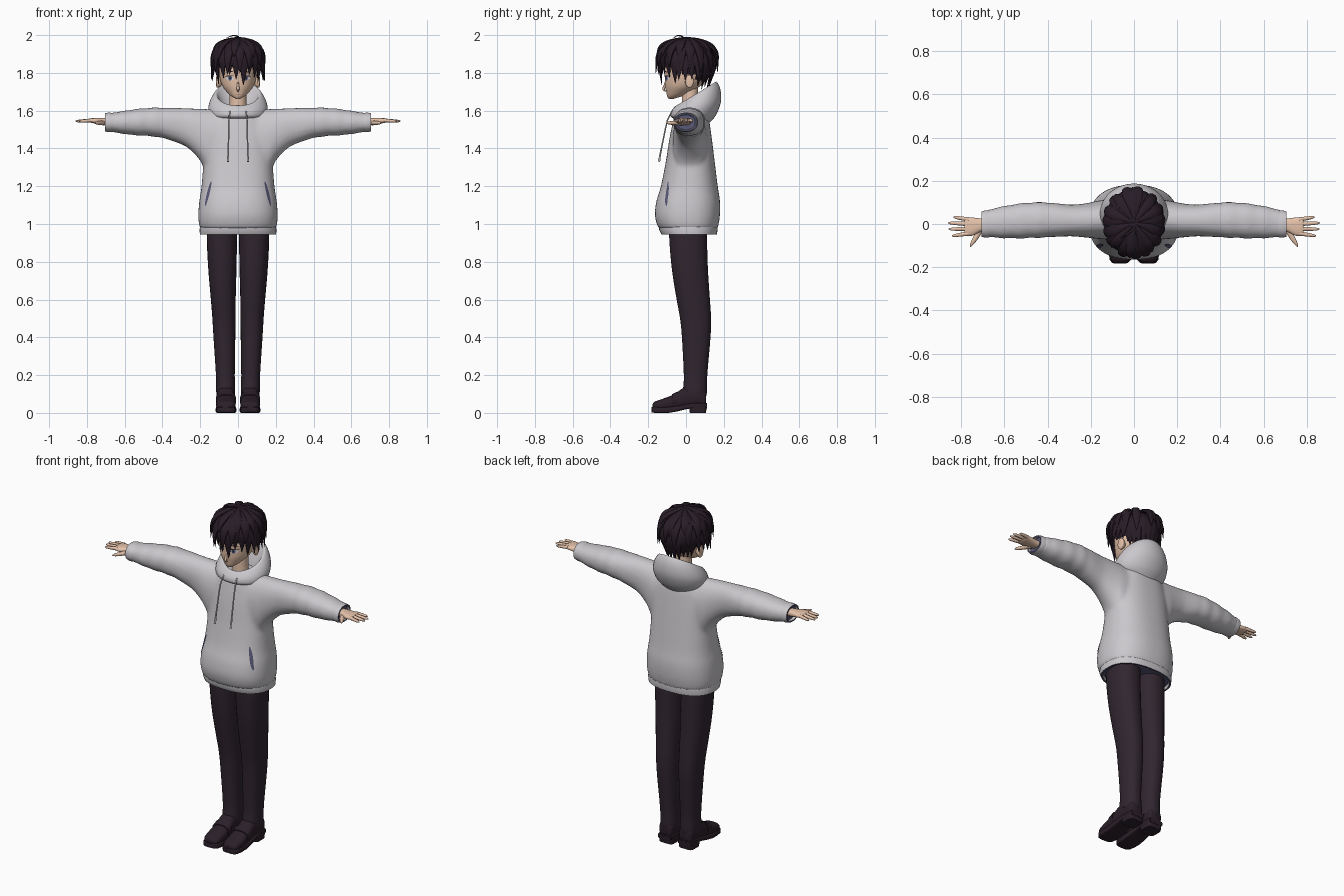
import bpy, bmesh, math, random
from mathutils import Vector
from mathutils.bvhtree import BVHTree

random.seed(4)
if "Cube" in bpy.data.objects:
    bpy.data.objects.remove(bpy.data.objects["Cube"])

def material(name, *rgb):
    m = bpy.data.materials.new(name)
    m.use_nodes = True
    m.diffuse_color = (*rgb, 1)
    m.node_tree.nodes["Principled BSDF"].inputs["Base Color"].default_value = (*rgb, 1)
    return m

CLOTH = material("light grey cloth", .60, .58, .61)
LINING = material("blue grey lining", .10, .10, .19)
SKIN = material("skin", .78, .54, .40)
HAIR = material("dark plum hair", .021, .012, .020)
TROUSER = material("dark plum trousers", .030, .019, .029)
SHOE = material("dark shoe leather", .024, .014, .022)
WHITE = material("eye white", .75, .74, .78)
IRIS = material("blue iris", .08, .11, .26)
LIP = material("lip", .42, .18, .14)

# Cross-sections: centre, half-axis u and half-axis v as nine floats
def sec_z(z, x0, x1, y0, y1, lean=0):
    return [(x0+x1)/2, (y0+y1)/2, z, (x1-x0)/2, 0, 0, 0, (y1-y0)/2, lean]

def sec_x(x, y0, y1, z0, z1):
    return [x, (y0+y1)/2, (z0+z1)/2, 0, (y1-y0)/2, 0, 0, 0, (z1-z0)/2]

def sec_y(y, x0, x1, z0, z1):
    return [(x0+x1)/2, y, (z0+z1)/2, (x1-x0)/2, 0, 0, 0, 0, (z1-z0)/2]

def flip(secs, s):
    return [[v*s if i % 3 == 0 else v for i, v in enumerate(r)] for r in secs]

def resample(rows, n):
    out = []
    for i in range(len(rows)-1):
        a, b, c, d = (rows[min(max(i+k, 0), len(rows)-1)] for k in (-1, 0, 1, 2))
        for t in (j/n for j in range(n)):
            out.append([q + t/2*(r-p + t*(2*p-5*q+4*r-s + t*(3*(q-r)+s-p)))
                        for p, q, r, s in zip(a, b, c, d)])
    return out + [rows[-1]]

def loft(bm, secs, sides=28, p=2, n=4):
    def power(v):
        return math.copysign(abs(v)**(2/p), v)
    rings = []
    for r in resample(secs, n):
        c, u, v = Vector(r[:3]), Vector(r[3:6]), Vector(r[6:])
        rings.append([bm.verts.new(c + u*power(math.cos(a)) + v*power(math.sin(a)))
                      for a in (math.tau*(k+.5)/sides for k in range(sides))])
    for a, b in zip(rings, rings[1:]):
        for k in range(sides):
            bm.faces.new((a[k], a[(k+1) % sides], b[(k+1) % sides], b[k]))
    bm.faces.new(rings[0])
    bm.faces.new(rings[-1][::-1])
    return bm

def strand(bm, pts, widths, thicks, side, sides=8, n=2):
    secs = []
    for i, c in enumerate(pts):
        d = pts[min(i+1, len(pts)-1)] - pts[max(i-1, 0)]
        secs.append([*c, *(side*widths[i]), *(d.cross(side).normalized()*thicks[i])])
    return loft(bm, secs, sides, 2, n)

def finish(name, bm, *mats, rule=None):
    bmesh.ops.recalc_face_normals(bm, faces=bm.faces)
    bm.normal_update()
    for f in bm.faces:
        f.smooth = True
        f.material_index = rule(f) if rule else 0
    for e in bm.edges:
        e.smooth = e.calc_face_angle(0) < math.radians(50)
    me = bpy.data.meshes.new(name)
    bm.to_mesh(me)
    ob = bpy.data.objects.new(name, me)
    bpy.context.collection.objects.link(ob)
    for m in mats:
        me.materials.append(m)
    return ob

def plate(name, tree, x, z, w, h, tilt, off, mat):
    bm = bmesh.new()
    def put(u, v):  # lay a point on the surface, seen from the front
        px, pz = x+u*math.cos(tilt)-v*math.sin(tilt), z+u*math.sin(tilt)+v*math.cos(tilt)
        hit = tree.ray_cast(Vector((px, -1, pz)), Vector((0, 1, 0)))[0]
        return bm.verts.new((px, hit.y - off, pz))
    mid = put(0, 0)
    rim = [put(w*math.cos(k*math.pi/8), h*math.sin(k*math.pi/8)) for k in range(16)]
    for k in range(16):
        bm.faces.new((mid, rim[k], rim[(k+1) % 16]))
    ob = finish(name, bm, mat)
    if ob.data.polygons[0].normal.y > 0:
        ob.data.flip_normals()

# Hoodie body and sleeves, fused into one soft garment
body = [sec_z(z, -r, r, f, b) for z, r, f, b in (
    (.975, .20, -.143, .167), (1, .207, -.155, .173), (1.05, .21, -.165, .18),
    (1.12, .205, -.157, .18), (1.2, .193, -.133, .168), (1.33, .183, -.107, .152),
    (1.45, .175, -.088, .137), (1.55, .15, -.067, .122), (1.61, .10, -.05, .10))]
arm = resample([sec_x(*r) for r in (
    (0, -.075, .12, 1.2, 1.60), (.15, -.07, .11, 1.26, 1.608), (.2, -.065, .10, 1.335, 1.61),
    (.25, -.06, .092, 1.39, 1.612), (.3, -.057, .09, 1.422, 1.614), (.4, -.062, .10, 1.455, 1.616),
    (.47, -.065, .10, 1.465, 1.615), (.55, -.067, .092, 1.47, 1.607),
    (.64, -.064, .075, 1.482, 1.593), (.69, -.06, .06, 1.49, 1.587))], 5)
for r in arm:  # soft folds toward the cuff
    if r[0] > .36:
        k = 1 + .022*math.sin(r[0]*75)
        r[4], r[8] = r[4]*k, r[8]*k
bm = loft(bmesh.new(), body, 48, 2.4)
body_tree = BVHTree.FromBMesh(bm)
loft(bm, flip(arm[:0:-1], -1) + arm, 32, 2.2, 1)
hoodie = finish("hoodie", bm, CLOTH)
mod = hoodie.modifiers.new("fuse", "REMESH")
mod.mode, mod.voxel_size, mod.use_smooth_shade = "VOXEL", .011, True
mod = hoodie.modifiers.new("soften", "SMOOTH")
mod.factor, mod.iterations = .5, 7

# Hem band with a recessed lining, and the hood around the neck
hem = [sec_z(z, -r, r, f, b) for z, r, f, b in (
    (1, .198, -.142, .165), (.97, .204, -.143, .168), (.945, .202, -.13, .163),
    (.945, .192, -.12, .153), (.963, .19, -.118, .15))]
finish("hem_band", loft(bmesh.new(), hem, 48, 2.4, 1), CLOTH, LINING, rule=lambda f: int(f.normal.z < -.7))
hood = [sec_z((zf+zb)/2, -r, r, f, b, (zb-zf)/2) for zf, zb, r, f, b in (
    (1.55, 1.53, .11, -.05, .12), (1.567, 1.575, .148, -.08, .158), (1.585, 1.645, .157, -.083, .185),
    (1.603, 1.71, .145, -.075, .183), (1.625, 1.75, .122, -.055, .165), (1.62, 1.742, .108, -.04, .15),
    (1.585, 1.66, .085, -.03, .11), (1.56, 1.60, .07, -.02, .09))]
finish("hood", loft(bmesh.new(), hood, 40), CLOTH)

# Neck and head with nose and ears
neck = [sec_z(z, -r, r, -.022, .065) for z, r in ((1.54, .055), (1.63, .045), (1.73, .045))]
finish("neck", loft(bmesh.new(), neck, 20), SKIN)
skull = [sec_z(z, -r, r, f, b) for z, r, f, b in (
    (1.663, .012, -.092, -.065), (1.677, .036, -.10, -.02), (1.70, .06, -.105, .03),
    (1.73, .083, -.11, .075), (1.77, .096, -.112, .105), (1.82, .102, -.115, .118),
    (1.88, .095, -.10, .115), (1.93, .065, -.06, .085), (1.945, .03, -.03, .05))]
head = loft(bmesh.new(), skull, 40)
face_tree = BVHTree.FromBMesh(head)
nose = [Vector((0, y, z)) for y, z in ((-.105, 1.765), (-.112, 1.735), (-.119, 1.713), (-.106, 1.702))]
strand(head, nose, (.003, .006, .008, .004), (.003, .006, .007, .003), Vector((1, 0, 0)), 10)
for s in (1, -1):
    loft(head, [sec_x(s*x, .018-r, .018+r, 1.755-1.5*r, 1.755+1.5*r)
                for x, r in ((.085, .012), (.10, .021), (.112, .022), (.116, .013))], 16)
finish("head", head, SKIN)
plate("mouth", face_tree, 0, 1.687, .014, .0016, 0, .002, LIP)

for s, side in ((1, "left"), (-1, "right")):
    # Eye and brow
    plate(side+"_eye_white", face_tree, s*.043, 1.772, .021, .012, s*.08, .0015, WHITE)
    plate(side+"_iris", face_tree, s*.042, 1.772, .010, .0125, 0, .003, IRIS)
    plate(side+"_pupil", face_tree, s*.042, 1.772, .0045, .006, 0, .004, HAIR)
    plate(side+"_upper_lash", face_tree, s*.045, 1.784, .024, .003, -s*.08, .0045, HAIR)
    plate(side+"_eyebrow", face_tree, s*.045, 1.806, .022, .0025, -s*.1, .003, HAIR)
    # Cuff, drawstring and pocket opening
    cuff = [sec_x(*r) for r in ((.66, -.06, .062, 1.488, 1.588), (.685, -.064, .064, 1.486, 1.59),
            (.705, -.06, .058, 1.49, 1.587), (.705, -.052, .05, 1.498, 1.579), (.69, -.05, .048, 1.5, 1.577))]
    finish(side+"_cuff", loft(bmesh.new(), flip(cuff, s), 28, 2.2, 1), CLOTH, LINING,
           rule=lambda f: int(abs(f.normal.x) > .8))
    pts = [Vector((s*x, y, z)) for x, y, z in (
        (.042, -.07, 1.60), (.048, -.098, 1.55), (.05, -.12, 1.45), (.052, -.138, 1.36), (.053, -.143, 1.33))]
    w = (.004, .004, .004, .005, .007)
    finish(side+"_drawstring", strand(bmesh.new(), pts, w, w, Vector((1, 0, 0))), CLOTH)
    plate(side+"_pocket_opening", body_tree, s*.158, 1.16, .007, .068, s*.24, .004, LINING)
    # Hand: palm, fingers, thumb
    palm = [sec_x(*r) for r in ((.67, -.03, .026, 1.522, 1.562), (.71, -.036, .026, 1.525, 1.562),
            (.745, -.054, .03, 1.53, 1.562), (.775, -.056, .03, 1.535, 1.56), (.785, -.05, .025, 1.54, 1.556))]
    bm = loft(bmesh.new(), flip(palm, s), 20, 2.5, 3)
    for y0, y1, tip in ((.021, .032, .835), (0, .005, .86), (-.022, -.024, .857), (-.044, -.055, .842)):
        pts = [Vector((s*(.765+(tip-.765)*t), y0+(y1-y0)*t, 1.549-.005*t)) for t in (0, .4, .85, 1)]
        strand(bm, pts, (.0105, .0095, .007, .002), (.0105, .009, .007, .002), Vector((0, 1, 0)), 10)
    pts = [Vector((s*x, y, 1.535)) for x, y in ((.71, -.02), (.73, -.06), (.75, -.092), (.757, -.106))]
    strand(bm, pts, (.016, .013, .008, .002), (.013, .011, .008, .002), Vector((.9, .43*s, 0)), 10)
    finish(side+"_hand", bm, SKIN)
    # Trouser leg
    leg = [sec_z(*r) for r in (
        (.99, .003, .165, -.09, .11), (.9, .005, .165, -.088, .112), (.75, .008, .157, -.074, .117),
        (.6, .012, .144, -.05, .127), (.5, .013, .136, -.032, .133), (.4, .014, .13, -.022, .13),
        (.2, .017, .117, -.012, .113), (.12, .015, .116, -.016, .112), (.09, .018, .113, -.012, .108))]
    finish(side+"_trouser_leg", loft(bmesh.new(), flip(leg, s), 28, 2.3), TROUSER)
    # Shoe: upper, strap, sole, heel
    upper = [sec_y(*r) for r in (
        (-.178, .04, .09, .02, .045), (-.165, .02, .108, .015, .06), (-.12, .012, .116, .012, .076),
        (-.06, .014, .114, .015, .10), (-.01, .018, .112, .02, .135), (.05, .02, .111, .03, .145),
        (.095, .024, .108, .03, .13), (.107, .035, .098, .04, .11))]
    strap = [sec_y(*r) for r in ((-.075, .009, .118, .03, .098), (-.045, .011, .117, .03, .114))]
    sole = [sec_y(*r) for r in (
        (-.183, .038, .092, .004, .03), (-.165, .014, .113, 0, .032), (-.09, .009, .118, 0, .032),
        (-.02, .014, .115, .014, .042), (.03, .018, .112, .024, .052), (.11, .024, .108, .024, .052))]
    heel = [sec_z(*r) for r in ((0, .02, .11, .02, .106), (.045, .016, .113, .016, .111))]
    bm = bmesh.new()
    for secs, p, n in ((upper, 2.6, 3), (strap, 2.6, 1), (sole, 6, 2), (heel, 5, 1)):
        loft(bm, flip(secs, s), 24, p, n)
    finish(side+"_shoe", bm, SHOE)

# Hair: a cap under layers of pointed locks
bm = bmesh.new()
bmesh.ops.create_uvsphere(bm, u_segments=32, v_segments=20, radius=1)
for v in bm.verts:
    v.co = Vector((v.co.x*.124, v.co.y*.143+.005, v.co.z*.122+1.848))
bmesh.ops.delete(bm, context="FACES", geom=[
    f for f in bm.faces for c in [f.calc_center_median()]
    if c.z < 1.75 or (c.z < 1.79 and c.y < .05) or (c.z < 1.825 and c.y < -.03)])

def lock(angle, tip, w, reach, tuck, top=1.968):
    a = math.radians(angle)
    out, side = Vector((math.sin(a), -math.cos(a), 0)), Vector((math.cos(a), math.sin(a), 0))
    span = reach*math.hypot(.128*out.x, .15*out.y)
    steps = [i/7 for i in range(8)]
    pts = [out*(span*math.sin(math.pi/2*min(1, 1.35*s)) - tuck*max(0, s-.65))
           + Vector((0, .006, top-(top-tip)*s**1.7)) for s in steps]
    strand(bm, pts, [w*min(1, .3+1.5*s)*(1-s**3)+.001 for s in steps],
           [.012*(1-s**3)+.001 for s in steps], side)

# Fringe, sides, nape, then the upper layers
for a, tip in ((12, 1.735), (-4, 1.765), (-19, 1.79), (27, 1.792), (-36, 1.772), (43, 1.775), (-57, 1.74), (59, 1.745)):
    lock(a, tip, .034, 1.01, .04)
for a in (72, 86, 100, 114, -72, -86, -100, -114):
    lock(a, random.uniform(1.755, 1.78), .032, 1.02, -.03)
for a in range(126, 240, 12):
    lock(a, random.uniform(1.705, 1.74), .034, 1.02, .12)
for k in range(15):
    lock(k*24+random.uniform(-6, 6), random.uniform(1.79, 1.84), .03, 1.06, -.02, 1.975)
for k in range(10):
    lock(k*36+random.uniform(-8, 8), random.uniform(1.86, 1.90), .026, .98, -.05, 1.978)
# Stray strand on the crown
curl = [Vector(p) for p in ((.012, 0, 1.965), (0, -.02, 1.992), (-.03, -.045, 1.997), (-.06, -.065, 1.985))]
strand(bm, curl, (.008, .007, .005, .001), (.005, .004, .003, .001), Vector((.6, -.8, 0)), 8, 4)
finish("hair", bm, HAIR)
